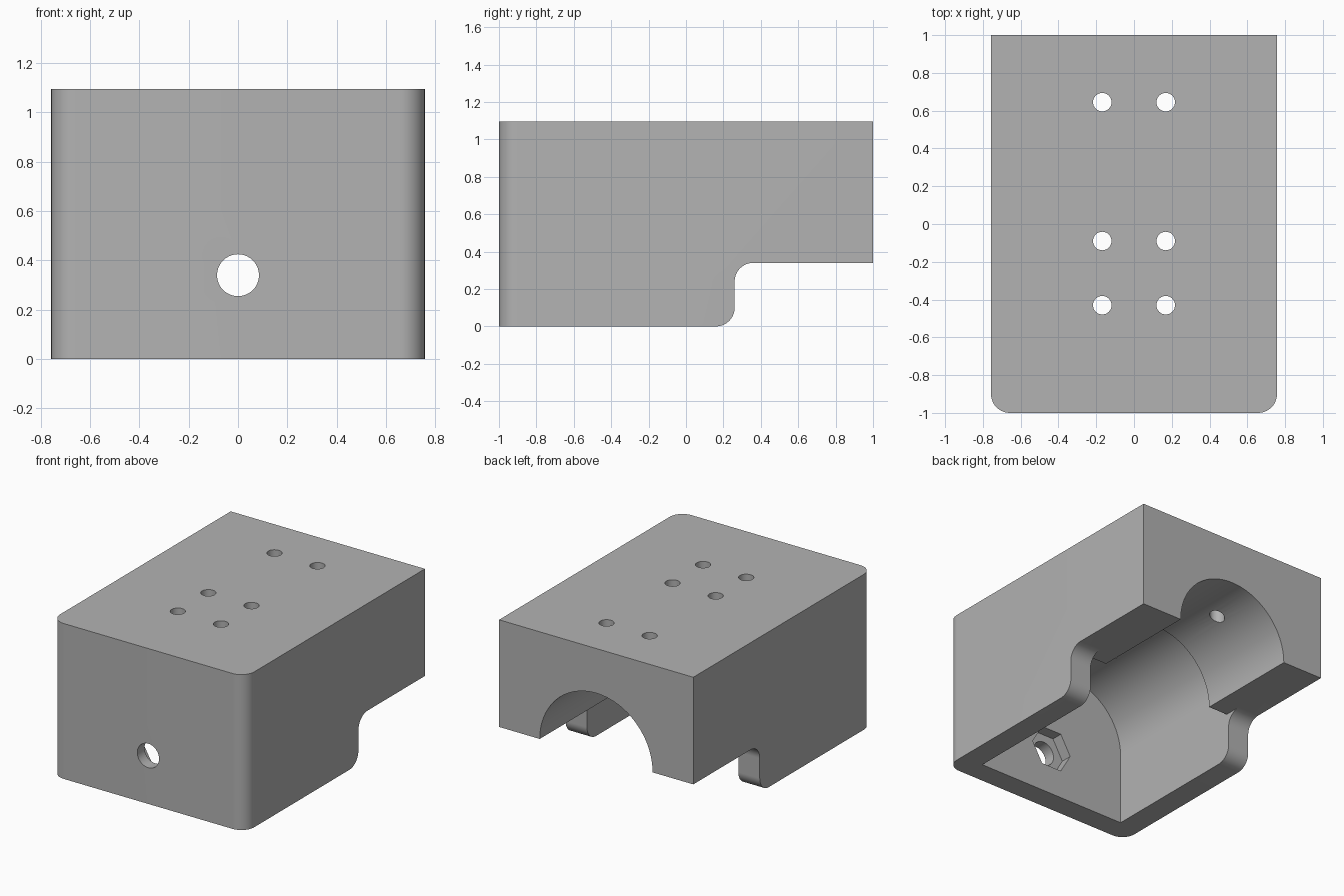
import bpy, bmesh
from math import sin, cos, pi, radians

cube = bpy.data.objects.get("Cube")
if cube:
    bpy.data.objects.remove(cube, do_unlink=True)

grey = bpy.data.materials.new("plain grey")
grey.use_nodes = True
grey.diffuse_color = (0.45, 0.45, 0.45, 1)
grey.node_tree.nodes["Principled BSDF"].inputs["Base Color"].default_value = (0.45, 0.45, 0.45, 1)

HALF_W, HEIGHT, AXIS_Z = 0.757, 1.095, 0.34
INNER_W, FRONT_Y, STEP_Y = 0.59, -0.84, 0.24


def arc(u, v, r, start, end, n=16):
    """Points on an arc, angles in degrees."""
    angles = [radians(start + (end - start) * i / n) for i in range(n + 1)]
    return [(u + r * cos(a), v + r * sin(a)) for a in angles]


def prism(name, outline, axis, lo, hi):
    """Extrude a 2D outline along an axis; the outline uses the other two axes in order."""
    bm = bmesh.new()

    def place(u, v, w):
        return {"x": (w, u, v), "y": (u, w, v), "z": (u, v, w)}[axis]

    face = bm.faces.new([bm.verts.new(place(u, v, lo)) for u, v in outline])
    ext = bmesh.ops.extrude_face_region(bm, geom=[face])
    step = place(0, 0, hi - lo)
    bmesh.ops.translate(bm, vec=step, verts=[g for g in ext["geom"] if isinstance(g, bmesh.types.BMVert)])
    bmesh.ops.recalc_face_normals(bm, faces=bm.faces)
    mesh = bpy.data.meshes.new(name)
    bm.to_mesh(mesh)
    bm.free()
    obj = bpy.data.objects.new(name, mesh)
    bpy.context.collection.objects.link(obj)
    mesh.materials.append(grey)
    return obj


def disc(u, v, r, n=40):
    return arc(u, v, r, 0, 360, n)[:-1]


def cut(target, cutter):
    """Subtract the cutter and remove it."""
    cutter.hide_render = True
    mod = target.modifiers.new("cut", "BOOLEAN")
    mod.operation, mod.solver, mod.object = "DIFFERENCE", "EXACT", cutter
    bpy.ops.object.select_all(action="DESELECT")
    bpy.context.view_layer.objects.active = target
    target.select_set(True)
    bpy.ops.object.modifier_apply(modifier=mod.name)
    bpy.data.objects.remove(cutter, do_unlink=True)


# Housing: side profile with a stepped, filleted underside
side = [(-1, 0)] + arc(0.16, 0.1, 0.1, -90, 0) + arc(0.36, 0.24, 0.1, 180, 90)
side += [(1, AXIS_Z), (1, HEIGHT), (-1, HEIGHT)]
housing = prism("housing", side, "x", -HALF_W, HALF_W)

# Rounded vertical front corners
bm = bmesh.new()
bm.from_mesh(housing.data)
corners = [e for e in bm.edges if all(v.co.y < -0.99 for v in e.verts)
           and abs(e.verts[0].co.z - e.verts[1].co.z) > 0.5]
bmesh.ops.bevel(bm, geom=corners, offset=0.1, segments=12, profile=0.5, affect="EDGES")
bm.to_mesh(housing.data)
bm.free()

# Main chamber with a rounded roof, open below
r = 0.42
roof_z = AXIS_Z + INNER_W - r
chamber = [(-INNER_W, -0.1), (INNER_W, -0.1)]
chamber += arc(INNER_W - r, roof_z, r, 0, 90, 24) + arc(r - INNER_W, roof_z, r, 90, 180, 24)
cut(housing, prism("chamber_cutter", chamber, "y", FRONT_Y, STEP_Y))

# Gap between the two side legs
gap = [(-INNER_W, -0.1), (INNER_W, -0.1), (INNER_W, AXIS_Z), (-INNER_W, AXIS_Z)]
cut(housing, prism("leg_gap_cutter", gap, "y", STEP_Y - 0.1, 0.4))

# Narrower arch out of the back
arch = [(-0.44, 0.2), (0.44, 0.2)] + arc(0, AXIS_Z, 0.44, 0, 180, 48)
cut(housing, prism("back_arch_cutter", arch, "y", STEP_Y - 0.1, 1.1))

# Front bolt hole with a hexagonal nut pocket inside
cut(housing, prism("bolt_hole_cutter", disc(0, AXIS_Z, 0.085), "y", -1.1, -0.7))
cut(housing, prism("nut_pocket_cutter", disc(0, AXIS_Z, 0.16, 6), "y", -0.92, -0.75))

# Three pairs of screw holes through the roof
for y in (-0.43, -0.09, 0.645):
    for x in (-0.168, 0.168):
        cut(housing, prism("screw_hole_cutter", disc(x, y, 0.049, 32), "z", 0.6, 1.2))

bpy.ops.object.select_all(action="DESELECT")
housing.select_set(True)
bpy.context.view_layer.objects.active = housing
bpy.ops.object.shade_smooth_by_angle(angle=radians(30))
